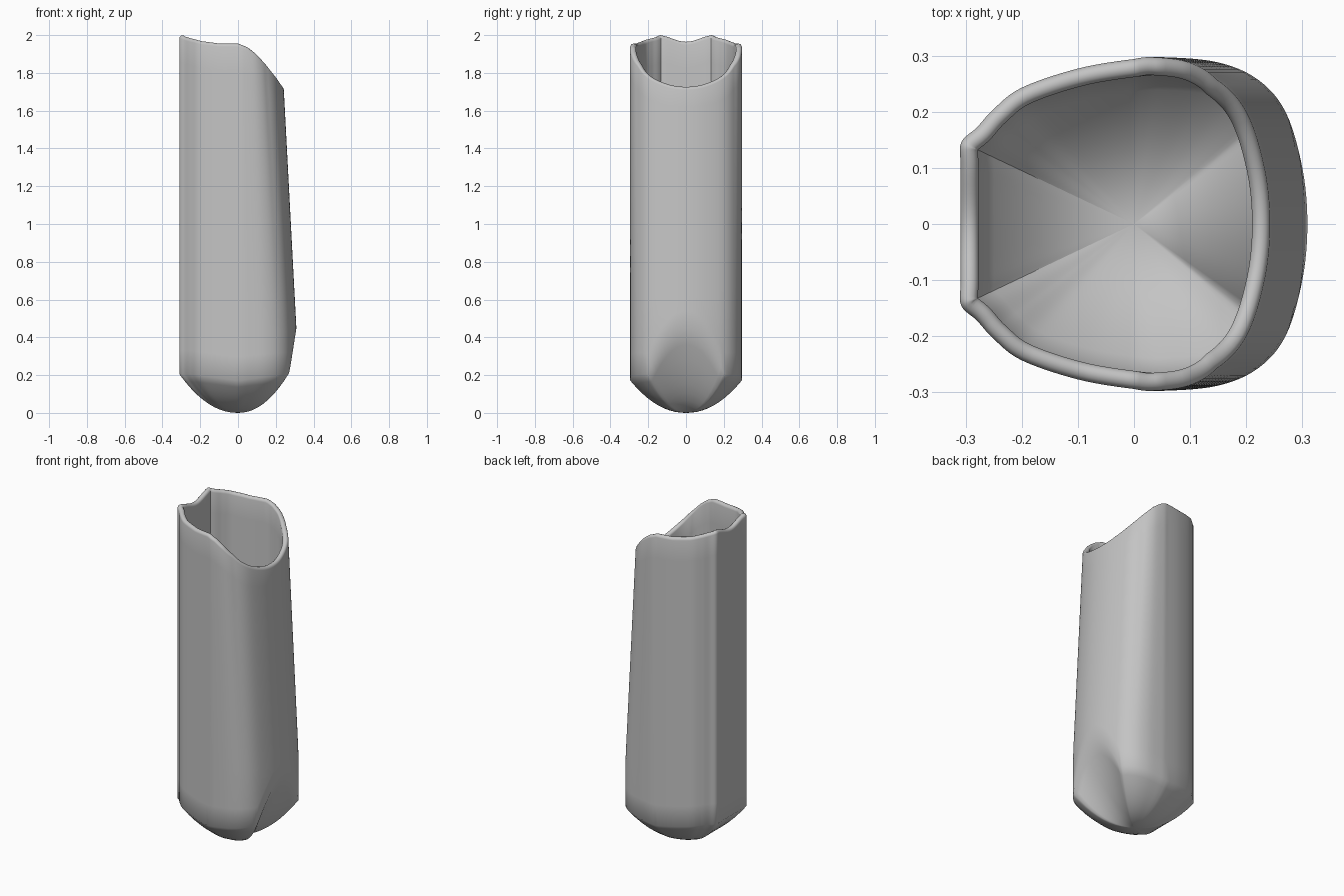
import bpy, bmesh, math
from mathutils import Vector

if "Cube" in bpy.data.objects:
    bpy.data.objects.remove(bpy.data.objects["Cube"], do_unlink=True)

WALL = 0.032   # shell thickness
SUB = 6        # samples per profile span

# Half of the horizontal outline, from the flat back (-x) to the round face (+x)
HALF = [(-.309, 0), (-.309, .1), (-.308, .145), (-.28, .172), (-.25, .205), (-.2, .243),
        (-.1, .277), (0, .294), (.06, .297), (.15, .288), (.22, .258), (.27, .2),
        (.3, .1), (.309, 0)]
# Rim height along x
RIM = [(-.31, 2), (-.27, 1.985), (-.2, 1.968), (-.1, 1.955), (0, 1.955), (.05, 1.937),
       (.1, 1.902), (.15, 1.85), (.2, 1.785), (.243, 1.718)]


def spline(points):
    """Catmull-Rom samples through a closed list of points."""
    n, out = len(points), []
    for i in range(n):
        a, b, c, d = (Vector(points[(i + k) % n]) for k in (-1, 0, 1, 2))
        for j in range(SUB):
            t = j / SUB
            out.append(b + (c - a) * t / 2 + (a * 2 - b * 5 + c * 4 - d) * t * t / 2
                       + (b * 3 - a - c * 3 + d) * t ** 3 / 2)
    return out


def rim_height(x, y):
    x = min(max(x, RIM[0][0]), RIM[-1][0])
    for (x0, z0), (x1, z1) in zip(RIM, RIM[1:]):
        if x <= x1:
            z = z0 + (z1 - z0) * (x - x0) / (x1 - x0)
            break
    # shallow dip across the flat back
    if x < -.29 and abs(y) < .15:
        z -= .035 * (.5 + .5 * math.cos(math.pi * y / .15))
    return z


def base_height(x, y):
    """Height where the wall meets the rounded end; rises to a slanted facet on +x."""
    z = .17 + .035 * min(1, abs(x) / .25)
    return max(z, .45 - 6 * y * y) if x > .1 else z


def taper(x, z):
    """Lean the round face inwards towards the top."""
    if x <= 0 or z <= .45:
        return x
    return x - .067 * min(1, x / .22) * (z - .45) / 1.27


outline = spline(HALF + [(x, -y) for x, y in HALF[-2:0:-1]])
count = len(outline)
columns = []
for i, p in enumerate(outline):
    tangent = outline[(i + 1) % count] - outline[i - 1]
    normal = Vector((tangent.y, -tangent.x)).normalized()
    if normal.dot(p) > 0:
        normal = -normal
    inner = p + normal * WALL
    foot = base_height(p.x, p.y)
    top = rim_height(taper(p.x, 1.8), p.y) - WALL / 2
    col = []
    # outer rounded end
    for k in range(1, 11):
        s = k / 10
        col.append((p.x * s, p.y * s, foot * s ** 2.1))
    # outer wall
    for k in range(1, 15):
        z = foot + (top - foot) * k / 14
        col.append((taper(p.x, z), p.y, z))
    # rolled rim
    for k in range(1, 7):
        a = math.pi * k / 6
        q = p + normal * WALL / 2 * (1 - math.cos(a))
        col.append((taper(p.x, top) + q.x - p.x, q.y, top + WALL / 2 * math.sin(a)))
    # inner wall
    for k in range(13, -1, -1):
        z = foot + .02 + (top - foot - .02) * k / 14
        col.append((taper(p.x, z) + inner.x - p.x, inner.y, z))
    # inner floor
    for k in range(9, 0, -1):
        s = k / 10
        col.append((inner.x * s, inner.y * s, WALL + (foot + .02 - WALL) * s ** 2.1))
    columns.append(col)

# Stitch the columns into one closed shell
bm = bmesh.new()
grid = [[bm.verts.new(c) for c in col] for col in columns]
bottom, floor = bm.verts.new((0, 0, 0)), bm.verts.new((0, 0, WALL))
for i in range(count):
    a, b = grid[i], grid[(i + 1) % count]
    bm.faces.new((bottom, a[0], b[0]))
    bm.faces.new((floor, b[-1], a[-1]))
    for k in range(len(a) - 1):
        bm.faces.new((a[k], a[k + 1], b[k + 1], b[k]))
bmesh.ops.recalc_face_normals(bm, faces=bm.faces)
mesh = bpy.data.meshes.new("open_shell")
bm.to_mesh(mesh)
bm.free()

# Plain grey material
grey = bpy.data.materials.new("plain_grey")
grey.use_nodes = True
colour = (.55, .55, .55, 1)
grey.diffuse_color = colour
grey.node_tree.nodes["Principled BSDF"].inputs["Base Color"].default_value = colour
mesh.materials.append(grey)

shell = bpy.data.objects.new("open_shell", mesh)
bpy.context.collection.objects.link(shell)
bpy.ops.object.select_all(action='DESELECT')
shell.select_set(True)
bpy.context.view_layer.objects.active = shell
bpy.ops.object.shade_smooth_by_angle(angle=math.radians(50))
